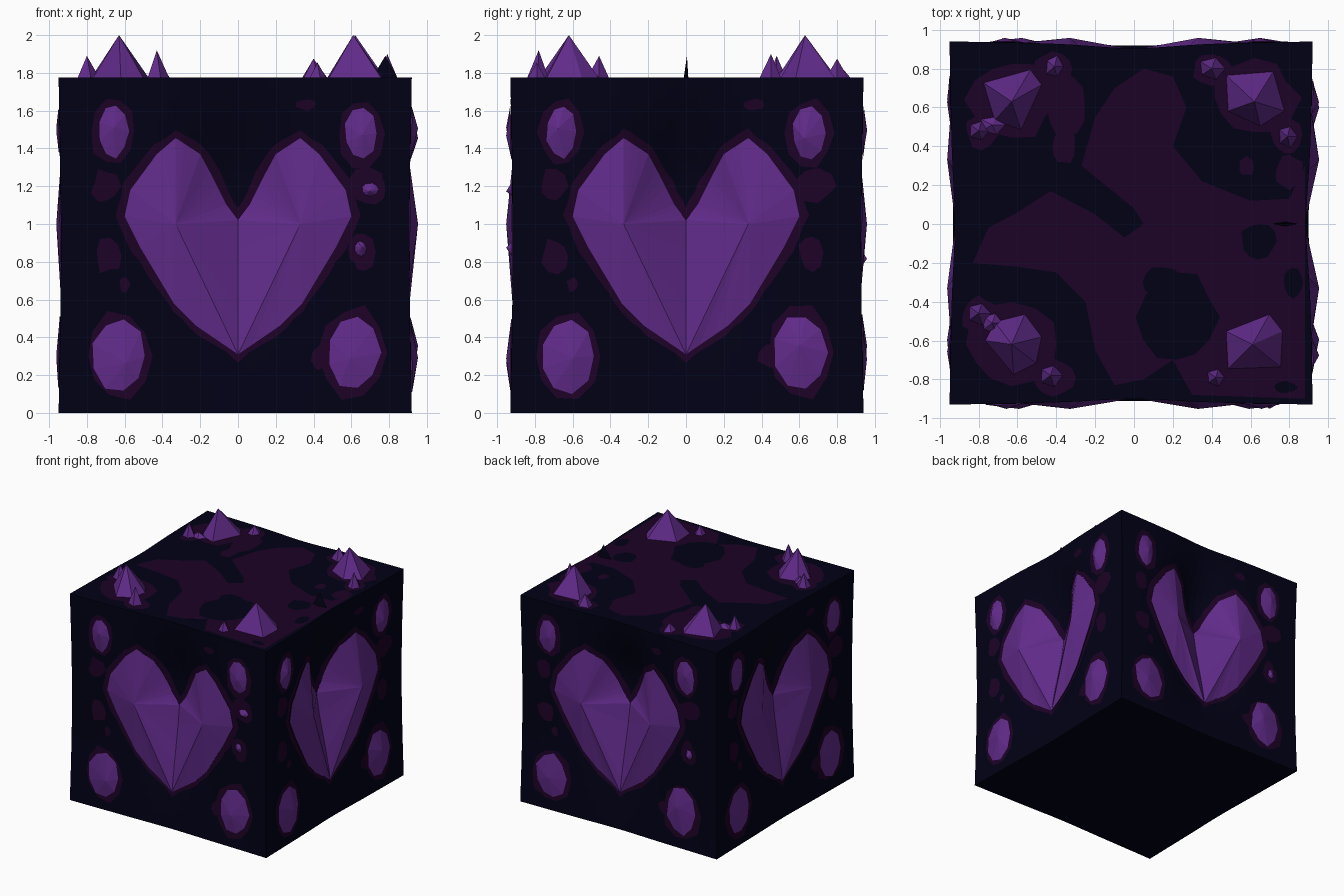
import bpy, bmesh, math, random
from mathutils import Vector

random.seed(4)
cube = bpy.data.objects.get("Cube")
if cube:
    bpy.data.objects.remove(cube, do_unlink=True)

HALF, TOP = 0.935, 1.775
CENTRE = Vector((-0.015, 0.005, 0))
SIDES = ["front", "right", "back", "left"]
RELIEF = [0.022, 0.033, 0.018, 0.012]   # how far the crystals stand proud
VALLEY = [0.13, 0.17, 0.18, 0.12]       # depth of the dip behind the heart notch


def material(name, rgb):
    m = bpy.data.materials.new(name)
    m.use_nodes = True
    m.diffuse_color = (*rgb, 1)
    m.node_tree.nodes["Principled BSDF"].inputs["Base Color"].default_value = (*rgb, 1)
    return m


NAVY = material("dark navy", (0.0003, 0.0003, 0.008))
PLUM = material("dark plum", (0.012, 0.0006, 0.019))
PURPLE = material("crystal purple", (0.12, 0.024, 0.255))


def finish(bm, name, mat):
    mesh = bpy.data.meshes.new(name)
    bm.to_mesh(mesh)
    bm.free()
    mesh.materials.append(mat)
    obj = bpy.data.objects.new(name, mesh)
    bpy.context.collection.objects.link(obj)


def axes(k):
    a = k * math.pi / 2
    return Vector((math.cos(a), math.sin(a), 0)), Vector((math.sin(a), -math.cos(a), 0))


def recess(k, u, v):
    """Depth of side k below its flat plane: a gentle bow plus the valley."""
    bow = 0.012 * (max(0, math.sin(math.pi * v / TOP)) + max(0, math.cos(math.pi / 2 * u / HALF)))
    spread = 0.4 if v > 1.2 else 0.7
    return bow + VALLEY[k] * math.exp(-(u / 0.28) ** 2 - ((v - 1.2) / spread) ** 2)


def side_place(k):
    """Maps (across, up, height) onto one of the four upright faces."""
    across, out = axes(k)
    plane = HALF + out.dot(CENTRE)
    return lambda u, v, h: across * u + out * (plane - recess(k, u, v) + h) + Vector((0, 0, v))


def top_place(u, v, h):
    return Vector((u, v, TOP + h))


def ccw(pts):
    area = sum(a[0] * b[1] - b[0] * a[1] for a, b in zip(pts, pts[1:] + pts[:1]))
    return pts if area > 0 else pts[::-1]


def patch(bm, place, pts, h):
    bm.faces.new([bm.verts.new(place(u, v, h)) for u, v in ccw(pts)])


def fan(bm, place, pts, centre, edge, peak):
    """Faceted patch rising from its outline to a single point."""
    ring = [bm.verts.new(place(u, v, edge)) for u, v in ccw(pts)]
    tip = bm.verts.new(place(*centre, peak))
    for a, b in zip(ring, ring[1:] + ring[:1]):
        bm.faces.new((a, b, tip))


def blob(u, v, ru, rv, n=10, rough=0.1):
    pts = []
    for i in range(n):
        a = math.tau * i / n
        r = 1 + random.uniform(-rough, rough)
        pts.append((u + ru * r * math.cos(a), v + rv * r * math.sin(a)))
    return pts


def densify(pts, n=3):
    pts = [Vector(p) for p in pts]
    return [a.lerp(b, i / n) for a, b in zip(pts, pts[1:]) for i in range(n)] + [pts[-1]]


# Block with hollowed sides
bm = bmesh.new()
bmesh.ops.create_cube(bm, size=2)
bmesh.ops.subdivide_edges(bm, edges=bm.edges[:], cuts=31, use_grid_fill=True)
for vert in bm.verts:
    flat = Vector((vert.co.x * HALF, vert.co.y * HALF, (vert.co.z + 1) * TOP / 2))
    vert.co = flat + CENTRE
    for k in range(4):
        across, out = axes(k)
        if out.dot(flat) > HALF - 0.001:
            vert.co -= out * recess(k, across.dot(flat + CENTRE), flat.z)
finish(bm, "block", NAVY)

# Heart half outline, from the notch round to the bottom tip, and its centre line
HEART = [(0, 1.02), (.06, 1.1), (.13, 1.24), (.2, 1.37), (.33, 1.455), (.43, 1.37),
         (.57, 1.18), (.6, 1.04), (.52, .88), (.43, .73), (.34, .58), (.22, .46), (0, .31)]
SPINE = [(0, .42), (0, .55), (0, .7), (0, .86)]
HEART_MID = Vector((0.33, 1.0))
GEMS = [(-.66, 1.49, .08, .14), (.65, 1.48, .085, .14), (-.63, .3, .14, .19), (.61, .32, .14, .2)]
CHIPS = {"front": [(.7, 1.18, .045, .035), (.65, .87, .03, .04)],
         "back": [(.68, .82, .03, .04)], "right": [], "left": []}
STAINS = [(-.7, 1.2, .07, .09), (-.69, .83, .07, .09), (.68, 1.2, .1, .09),
          (.66, .85, .06, .1), (-.6, .68, .03, .04), (.47, .3, .09, .07), (.36, 1.63, .05, .03)]


def grown(pts, d):
    """Outline pushed away from the lobe centre, keeping its ends on the centre line."""
    out = []
    for p in pts:
        q = p + (p - HEART_MID).normalized() * (d + random.uniform(-0.006, 0.01))
        out.append(Vector((max(q.x, 0), q.y)))
    out[0], out[-1] = pts[0] + Vector((0, 0.08)), pts[-1] - Vector((0, d))
    return out


# Hearts, gems and their plum halos on the four sides
for k, side in enumerate(SIDES):
    place, relief = side_place(k), RELIEF[k]
    heart, gems, halo = bmesh.new(), bmesh.new(), bmesh.new()
    inner = densify(HEART)
    outer = grown(inner, 0.045)
    for sx in (1, -1):
        mid = (sx * HEART_MID.x, HEART_MID.y)
        outline = [(sx * u, v) for u, v in inner + SPINE]
        fan(heart, place, outline, mid, 0.011, relief + recess(k, *mid))
        for a, b, c, d in zip(inner, inner[1:], outer[1:], outer):
            patch(halo, place, [(sx * p[0], p[1]) for p in (a, b, c, d)], 0.006)
    for u, v, ru, rv in GEMS + CHIPS[side]:
        tip = (u + random.uniform(-.3, .3) * ru, v + random.uniform(-.2, .2) * rv)
        fan(gems, place, blob(u, v, ru, rv, 9, 0.07), tip, 0.009, relief + recess(k, *tip))
        fan(halo, place, blob(u, v, ru + .04, rv + .04), (u, v), 0.005, 0.005)
    for u, v, ru, rv in STAINS:
        fan(halo, place, blob(u, v, ru, rv, 9, 0.2), (u, v), 0.005, 0.005)
    finish(halo, side + "_halo", PLUM)
    finish(heart, side + "_heart", PURPLE)
    finish(gems, side + "_gems", PURPLE)

# Large plum stain across the top
STAIN = [(-.83, -.2), (-.75, -.02), (-.6, .06), (-.43, .17), (-.2, .05), (-.05, -.07), (.05, 0),
         (0, .08), (-.27, .3), (-.2, .55), (-.1, .7), (.05, .8), (.2, .76), (.27, .6), (.2, .4),
         (.35, .22), (.6, .12), (.8, .13), (.88, .3), (.88, -.9), (.3, -.88), (.2, -.7),
         (.05, -.8), (-.1, -.83), (-.2, -.65), (-.25, -.4), (-.4, -.25), (-.6, -.22)]
bm = bmesh.new()
patch(bm, top_place, STAIN, 0.003)
for u, v, ru, rv in [(-.63, .64, .22, .2), (.62, .65, .22, .19), (-.63, -.62, .22, .2),
                     (-.78, .48, .09, .09), (.78, .46, .08, .1), (-.8, -.47, .09, .1),
                     (-.42, .8, .1, .08), (.4, .8, .1, .08), (-.42, -.79, .11, .09),
                     (-.35, .62, .1, .16), (-.36, .4, .06, .09), (.58, .3, .04, .05),
                     (.8, .27, .07, .09)]:
    fan(bm, top_place, blob(u, v, ru, rv, 12, 0.15), (u, v), 0.003, 0.003)
finish(bm, "top_stain", PLUM)

# Navy islands inside the stain
bm = bmesh.new()
for u, v, ru, rv in [(.22, -.48, .2, .24), (.15, -.3, .1, .08), (.64, -.09, .09, .09),
                     (.82, -.3, .05, .08), (.13, -.8, .04, .04), (.78, -.84, .06, .03)]:
    fan(bm, top_place, blob(u, v, ru, rv, 12, 0.12), (u, v), 0.006, 0.006)
finish(bm, "top_islands", NAVY)

# Main crystal spikes at the four top corners
MAIN = {
    "back_right": ((-.63, .63), [(-.78, .73), (-.53, .8), (-.47, .72), (-.58, .48), (-.72, .53)]),
    "back_left": ((.62, .63), [(.47, .77), (.72, .79), (.78, .58), (.65, .5), (.48, .58)]),
    "front_right": ((-.63, -.62), [(-.77, -.6), (-.72, -.5), (-.56, -.46), (-.47, -.58),
                                   (-.5, -.72), (-.62, -.78)]),
    "front_left": ((.61, -.62), [(.47, -.55), (.7, -.46), (.77, -.55), (.76, -.74), (.48, -.75)]),
}
for name, (tip, outline) in MAIN.items():
    bm = bmesh.new()
    fan(bm, top_place, outline, tip, -0.005, 2 - TOP)
    finish(bm, name + "_spike", PURPLE)

# Small spikes beside them
bm = bmesh.new()
for u, v, ru, rv, h in [(-.8, .48, .05, .05, .115), (-.41, .81, .05, .06, .07), (.4, .8, .07, .06, .1),
                        (.79, .45, .05, .06, .125), (-.8, -.46, .06, .06, .115),
                        (-.43, -.78, .06, .06, .145), (.42, -.79, .045, .045, .08),
                        (-.73, .51, .07, .05, .04), (-.73, -.51, .06, .06, .05)]:
    fan(bm, top_place, blob(u, v, ru, rv, 5), (u, v), 0, h)
finish(bm, "small_spikes", PURPLE)

# Thin dark shard near the left edge
bm = bmesh.new()
fan(bm, top_place, blob(.78, 0, .07, .012, 4), (.78, 0.005), 0, .115)
finish(bm, "dark_shard", NAVY)
